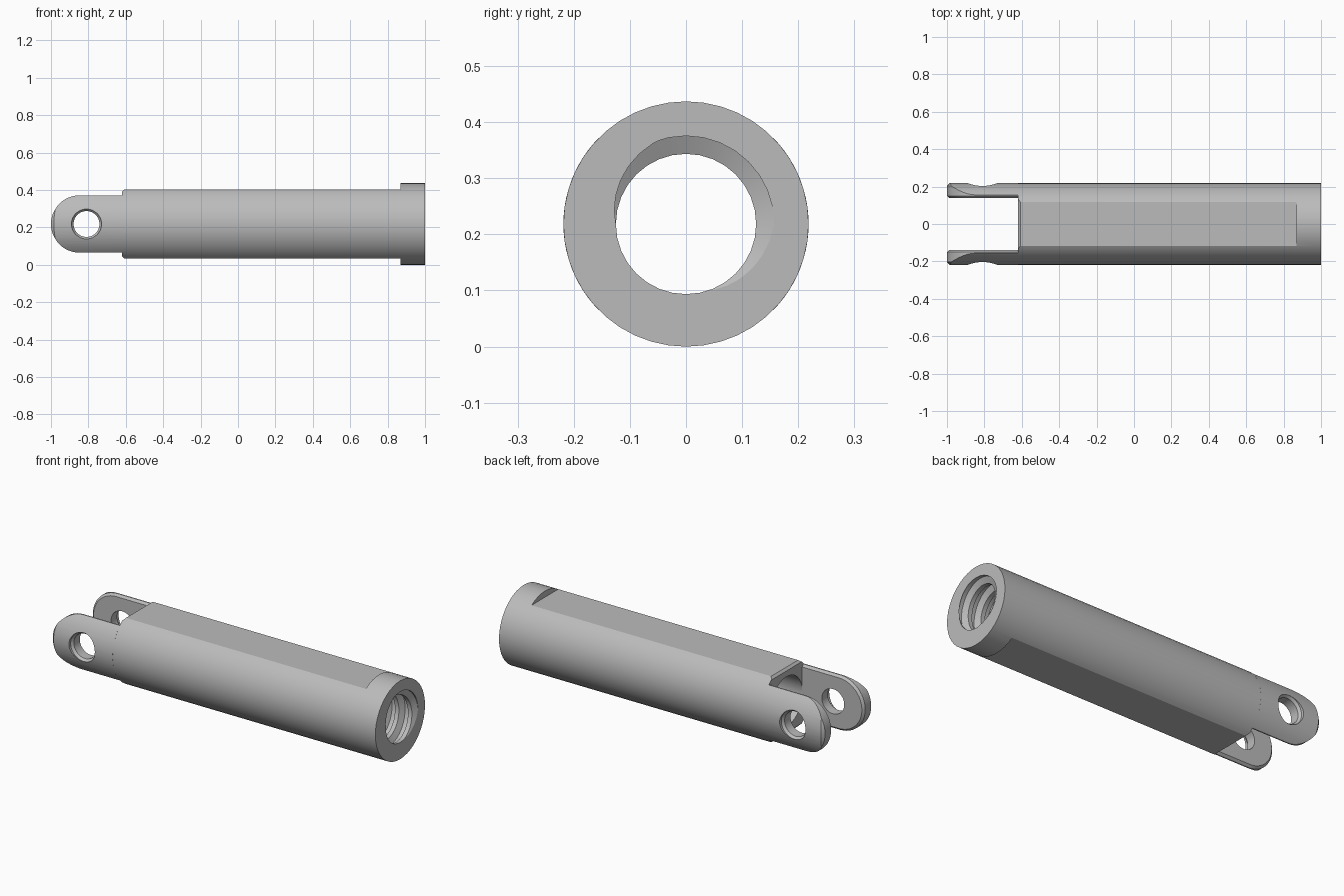
import bpy, bmesh, math

default = bpy.data.objects.get("Cube")
if default:
    bpy.data.objects.remove(default, do_unlink=True)

R, AXIS_Z = 0.2185, 0.2185     # tube radius and height of its axis
SHOULDER = -0.62               # where the fork meets the body
EYE_X = -0.81                  # pin hole position
TIP_X, TIP_R = -0.847, 0.153   # rounded fork end
TAU = 2 * math.pi

grey = bpy.data.materials.new("plain grey")
grey.use_nodes = True
grey.diffuse_color = (0.5, 0.5, 0.5, 1)
grey.node_tree.nodes["Principled BSDF"].inputs["Base Color"].default_value = (0.5, 0.5, 0.5, 1)


def make(name, rings):
    """Skin closed rings of points into a capped solid."""
    bm = bmesh.new()
    loops = [[bm.verts.new((x, y, z + AXIS_Z)) for x, y, z in ring] for ring in rings]
    n = len(loops[0])
    for a, b in zip(loops, loops[1:]):
        for i in range(n):
            j = (i + 1) % n
            bm.faces.new((a[i], a[j], b[j], b[i]))
    bm.faces.new(loops[0])
    bm.faces.new(loops[-1])
    bmesh.ops.recalc_face_normals(bm, faces=bm.faces)
    mesh = bpy.data.meshes.new(name)
    bm.to_mesh(mesh)
    bm.free()
    mesh.materials.append(grey)
    ob = bpy.data.objects.new(name, mesh)
    bpy.context.collection.objects.link(ob)
    return ob


def tube(name, x0, x1, r, n):
    return make(name, [[(x, r * math.sin(TAU * i / n), r * math.cos(TAU * i / n))
                        for i in range(n)] for x in (x0, x1)])


def pin(name, profile, x, n=40):
    """Turned solid about a cross axis, from (y, radius) pairs."""
    return make(name, [[(x + r * math.cos(TAU * i / n), y, r * math.sin(TAU * i / n))
                        for i in range(n)] for y, r in profile])


def stadium(name, profile, n=24):
    """Round-nosed plate across y, from (y, radius) pairs."""
    rings = []
    for y, r in profile:
        arc = [math.pi / 2 + math.pi * i / n for i in range(n + 1)]
        ring = [(TIP_X + r * math.cos(a), y, r * math.sin(a)) for a in arc]
        rings.append(ring + [(SHOULDER, y, -r), (SHOULDER, y, r)])
    return make(name, rings)


def cut(target, tool, operation="DIFFERENCE"):
    mod = target.modifiers.new("cut", "BOOLEAN")
    mod.operation, mod.solver, mod.object = operation, "EXACT", tool
    bpy.context.view_layer.update()
    graph = bpy.context.evaluated_depsgraph_get()
    mesh = bpy.data.meshes.new_from_object(target.evaluated_get(graph))
    target.modifiers.clear()
    target.data = mesh
    bpy.data.objects.remove(tool, do_unlink=True)


# Main body with flats above and below
body = tube("body", SHOULDER, 1, R, 44)
flat = [(-0.7, 0.092), (-0.608, 0.184), (0.87, 0.184), (0.87, 0.3), (-0.7, 0.3)]
for side in (1, -1):
    cut(body, make("flat_cutter", [[(x, y, side * z) for x, z in flat] for y in (-0.4, 0.4)]))

# Plain bore from the fork end
cut(body, tube("bore_cutter", -0.7, 0.4, 0.14, 48))

# Helical thread at the open end
PITCH, TURNS, SEG = 0.08, 10, 32
wave = [(0, 0.157), (0.3, 0.157), (0.5, 0.125), (0.8, 0.125)]
bm_rows = [(t + p, r) for t in range(TURNS) for p, r in wave]
n_rows = len(bm_rows)
bm = bmesh.new()
columns = []
for i in range(SEG + 1):
    a = TAU * i / SEG
    columns.append([bm.verts.new((0.34 + PITCH * (p + i / SEG), r * math.sin(a),
                                  AXIS_Z + r * math.cos(a))) for p, r in bm_rows])
for a, b in zip(columns, columns[1:]):
    for k in range(n_rows - 1):
        bm.faces.new((a[k], b[k], b[k + 1], a[k + 1]))
bmesh.ops.remove_doubles(bm, verts=bm.verts, dist=1e-5)
# Close both ragged ends with fans to the axis
rim = [e for e in bm.edges if e.is_boundary]
for end in (0.3, 1.25):
    hub = bm.verts.new((end, 0, AXIS_Z))
    for e in rim:
        if abs(e.verts[0].co.x - end) < 0.3:
            bm.faces.new((*e.verts, hub))
bmesh.ops.recalc_face_normals(bm, faces=bm.faces)
thread_mesh = bpy.data.meshes.new("thread_cutter")
bm.to_mesh(thread_mesh)
bm.free()
thread_mesh.materials.append(grey)
thread = bpy.data.objects.new("thread_cutter", thread_mesh)
bpy.context.collection.objects.link(thread)
cut(body, thread)

# Two fork arms with chamfered round ends and pin holes
arms = []
for name, s in (("front_fork_arm", -1), ("back_fork_arm", 1)):
    arm = stadium(name, [(s * 0.138, 0.141), (s * 0.15, TIP_R), (s * 0.203, TIP_R), (s * 0.222, 0.134)])
    cut(arm, tube("outer_form", -1.2, -0.4, R, 88), "INTERSECT")
    cut(arm, pin("pin_hole_cutter", [(s * 0.1, 0.069), (s * 0.19, 0.069), (s * 0.203, 0.08), (s * 0.3, 0.08)], EYE_X))
    arms.append(arm)

for ob in [body] + arms:
    bpy.ops.object.select_all(action="DESELECT")
    ob.select_set(True)
    bpy.context.view_layer.objects.active = ob
    bpy.ops.object.shade_smooth_by_angle(angle=math.radians(25))
